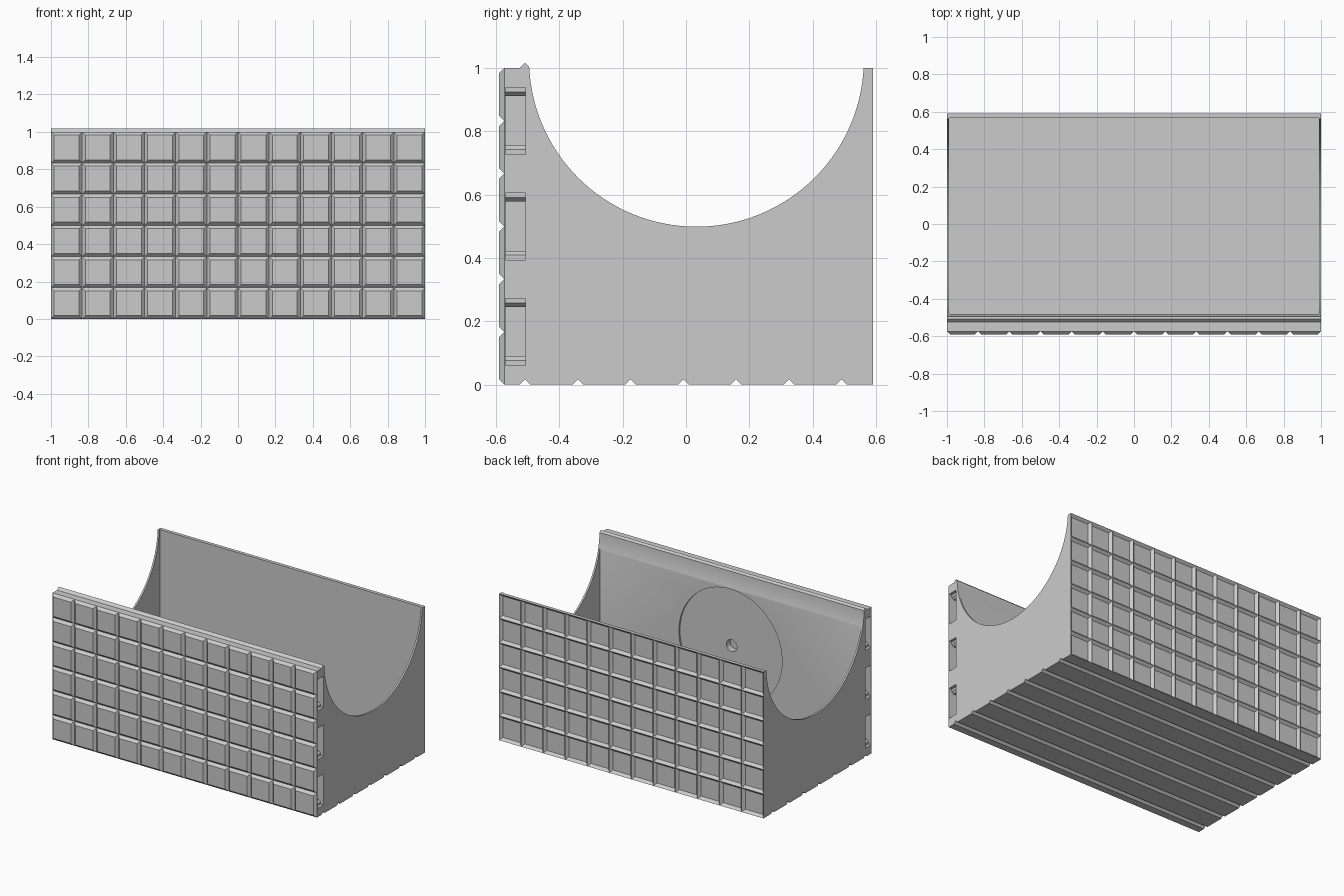
import bpy, bmesh, math
from mathutils import Matrix, Vector

old = bpy.data.objects.get("Cube")
if old:
    bpy.data.objects.remove(old, do_unlink=True)

grey = bpy.data.materials.new("light_grey")
grey.use_nodes = True
grey.diffuse_color = (0.6, 0.6, 0.6, 1)
grey.node_tree.nodes["Principled BSDF"].inputs["Base Color"].default_value = (0.6, 0.6, 0.6, 1)

PITCH = 1 / 6        # grid spacing shared by tiles, ridges and grooves
V = 0.017            # half width and depth of every vee
FACE = 0.574         # wall plane that carries tiles or ridges
AXIS_Y, AXIS_Z, RADIUS = 0.033, 1.028, 0.529


def make_object(name, bm):
    bmesh.ops.recalc_face_normals(bm, faces=bm.faces)
    mesh = bpy.data.meshes.new(name)
    bm.to_mesh(mesh)
    bm.free()
    mesh.materials.append(grey)
    obj = bpy.data.objects.new(name, mesh)
    bpy.context.collection.objects.link(obj)
    return obj


def add_prism(bm, points, offset):
    """Extrude a closed loop of 3D points along an offset."""
    face = bm.faces.new([bm.verts.new(p) for p in points])
    result = bmesh.ops.extrude_face_region(bm, geom=[face], use_keep_orig=True)
    verts = [v for v in result["geom"] if isinstance(v, bmesh.types.BMVert)]
    bmesh.ops.translate(bm, verts=verts, vec=Vector(offset))


def cylinder(name, radius, depth, centre, axis, sides):
    bm = bmesh.new()
    turn = Matrix.Rotation(math.pi / 2, 4, axis)
    bmesh.ops.create_cone(bm, cap_ends=True, segments=sides, radius1=radius,
                          radius2=radius, depth=depth,
                          matrix=Matrix.Translation(centre) @ turn)
    return make_object(name, bm)


def cut(target, cutter):
    cutter.hide_render = True
    mod = target.modifiers.new("cut", 'BOOLEAN')
    mod.operation = 'DIFFERENCE'
    mod.solver = 'EXACT'
    mod.object = cutter
    bpy.context.view_layer.objects.active = target
    bpy.ops.object.modifier_apply(modifier=mod.name)
    bpy.data.objects.remove(cutter, do_unlink=True)


# Trough body: side profile with grooved underside and a locating ridge on top
first = -0.508
profile = [(-FACE, 0)]
for i in range(7):
    y = first + i * PITCH
    profile += [(y - V, 0), (y, V), (y + V, 0)]
profile += [(FACE, 0), (FACE, 1), (first + V, 1), (first, 1 + V), (first - V, 1), (-FACE, 1)]
bm = bmesh.new()
add_prism(bm, [(-1, y, z) for y, z in profile], (2, 0, 0))
body = make_object("trough_body", bm)

# Hollow inside
bm = bmesh.new()
add_prism(bm, [(-0.988, y, z) for y, z in
               ((-0.48, 0.03), (0.567, 0.03), (0.567, 1.2), (-0.48, 1.2))], (1.976, 0, 0))
cut(body, make_object("cavity_cutter", bm))

# Round saddle through both ends
cut(body, cylinder("saddle_cutter", RADIUS, 2.4, (0, AXIS_Y, AXIS_Z), 'Y', 128))

# Shallow round recess and small blind hole on the inside of the front wall
cut(body, cylinder("recess_cutter", 0.39, 0.03, (0, -0.477, 0.5), 'X', 96))
cut(body, cylinder("hole_cutter", 0.04, 0.08, (0, -0.495, 0.5), 'X', 32))

# Stepped clip pockets, three at each end of the front wall
bm = bmesh.new()
for side in (-1, 1):
    for i in range(3):
        mid = PITCH + i * 2 * PITCH
        half = [(1.02, 0.106), (0.98, 0.106), (0.98, 0.091), (0.965, 0.078), (0.94, 0.078)]
        loop = [(x, mid + h) for x, h in half] + [(x, mid - h) for x, h in reversed(half)]
        add_prism(bm, [(side * x, -0.57, z) for x, z in loop], (0, 0.063, 0))
cut(body, make_object("pocket_cutter", bm))

bpy.ops.object.select_all(action='DESELECT')
body.select_set(True)
bpy.context.view_layer.objects.active = body
bpy.ops.object.shade_smooth_by_angle(angle=math.radians(20))

# Chamfered front tiles
bm = bmesh.new()
for col in range(12):
    for row in range(6):
        x, z = -1 + col * PITCH, row * PITCH
        rings = []
        for inset, y in ((0, -FACE), (V, -FACE - V)):
            a, b = inset, PITCH - inset
            rings.append([bm.verts.new((x + u, y, z + w))
                          for u, w in ((a, a), (b, a), (b, b), (a, b))])
        base, top = rings
        bm.faces.new(top)
        for k in range(4):
            n = (k + 1) % 4
            bm.faces.new((base[k], base[n], top[n], top[k]))
make_object("front_tiles", bm)


# Crossing vee ridges on the back, halved at the borders
def vee(centre, low, high):
    return ((max(centre - V, low), FACE), (centre, FACE + V), (min(centre + V, high), FACE))


bm = bmesh.new()
for col in range(13):
    add_prism(bm, [(x, y, 0) for x, y in vee(-1 + col * PITCH, -1, 1)], (0, 0, 1))
for row in range(7):
    add_prism(bm, [(-1, y, z) for z, y in vee(row * PITCH, 0, 1)], (2, 0, 0))
make_object("back_ridges", bm)
